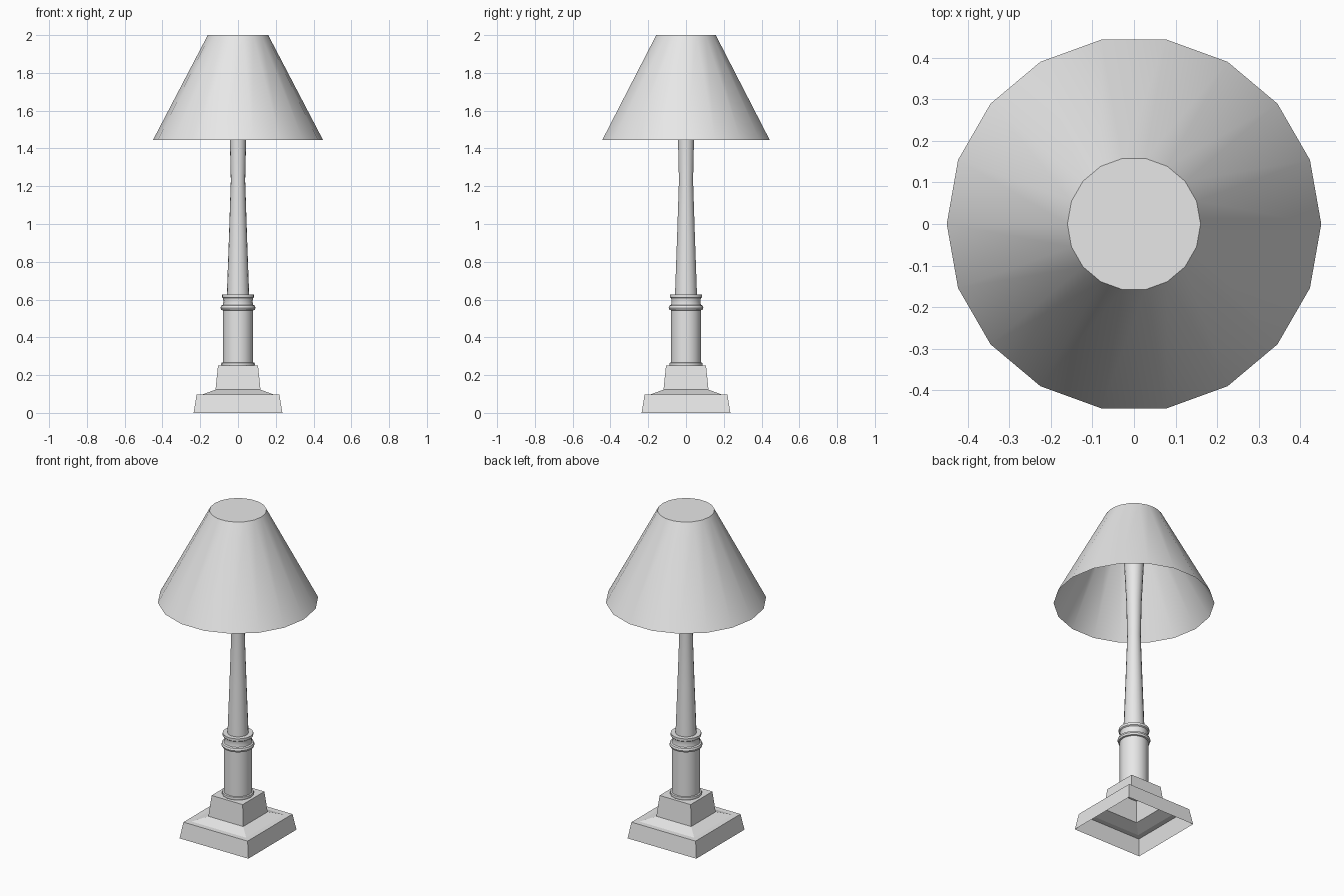
import bpy
import math

if "Cube" in bpy.data.objects:
    bpy.data.objects.remove(bpy.data.objects["Cube"], do_unlink=True)

grey = bpy.data.materials.new("plain_grey")
grey.use_nodes = True
grey.diffuse_color = (0.8, 0.8, 0.8, 1)
grey.node_tree.nodes["Principled BSDF"].inputs["Base Color"].default_value = (0.8, 0.8, 0.8, 1)


def lathe(name, profile, sides, cap_top=True, smooth=True):
    """Turn a (radius, z) profile, open underneath, into a faceted shell."""
    # Four-sided parts are square to the axes, and their radius is a half width
    square = sides == 4
    turn = math.pi / 4 if square else 0
    scale = math.sqrt(2) if square else 1
    verts, faces = [], []
    for r, z in profile:
        for i in range(sides):
            a = turn + math.tau * i / sides
            verts.append((r * scale * math.cos(a), r * scale * math.sin(a), z))
    for k in range(len(profile) - 1):
        low, high = k * sides, (k + 1) * sides
        for i in range(sides):
            j = (i + 1) % sides
            faces.append((low + i, low + j, high + j, high + i))
    if cap_top:
        faces.append(tuple(range(len(verts) - sides, len(verts))))

    mesh = bpy.data.meshes.new(name)
    mesh.from_pydata(verts, [], faces)
    mesh.materials.append(grey)
    obj = bpy.data.objects.new(name, mesh)
    bpy.context.collection.objects.link(obj)
    if smooth:
        bpy.ops.object.select_all(action='DESELECT')
        obj.select_set(True)
        bpy.context.view_layer.objects.active = obj
        bpy.ops.object.shade_smooth_by_angle(angle=math.radians(35))
    return obj


# Hollow square plinth: foot, sloped shoulder and upper block
lathe("plinth", [(0.235, 0), (0.219, 0.098), (0.187, 0.098),
                 (0.119, 0.123), (0.106, 0.25)], 4, smooth=False)

# Round pedestal with a foot ring, a collar and a flared lip
lathe("pedestal", [(0.088, 0.25), (0.09, 0.257), (0.088, 0.265), (0.08, 0.267),
                   (0.08, 0.543), (0.089, 0.545), (0.093, 0.556), (0.089, 0.568),
                   (0.08, 0.572), (0.077, 0.59), (0.08, 0.607),
                   (0.086, 0.612), (0.086, 0.627)], 18)

# Slender stem, narrowest at mid height
lathe("stem", [(0.059, 0.627), (0.048, 0.93), (0.038, 1.23),
               (0.043, 1.45), (0.058, 1.75)], 18)

# Conical lampshade, closed on top and open underneath
lathe("lampshade", [(0.45, 1.445), (0.16, 2.0)], 18)
